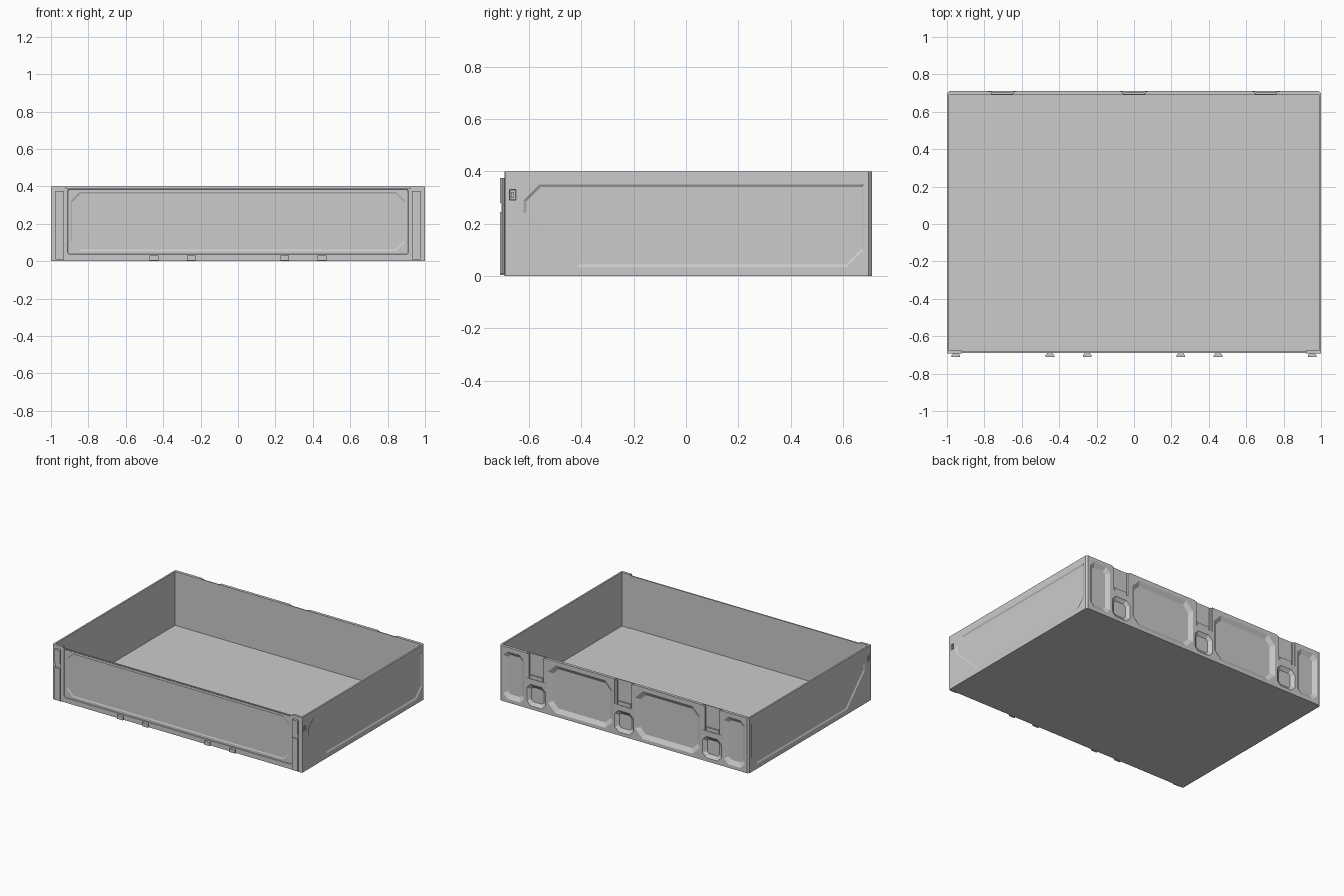
import bpy, bmesh
from mathutils import Vector

if "Cube" in bpy.data.objects:
    bpy.data.objects.remove(bpy.data.objects["Cube"])

# plane mappings: (u, v, depth) -> world
FRONT = lambda u, v, d: (u, d, v)
SIDE = lambda u, v, d: (d, u, v)
TOP = lambda u, v, d: (u, v, d)


def loft(name, loops, plane):
    """Solid through a stack of equal-sized outlines [(points, depth), ...]."""
    bm = bmesh.new()
    rings = [[bm.verts.new(plane(u, v, d)) for u, v in pts] for pts, d in loops]
    n = len(rings[0])
    for a, b in zip(rings, rings[1:]):
        for i in range(n):
            bm.faces.new((a[i], a[(i + 1) % n], b[(i + 1) % n], b[i]))
    bm.faces.new(rings[0])
    bm.faces.new(rings[-1])
    bmesh.ops.recalc_face_normals(bm, faces=bm.faces)
    me = bpy.data.meshes.new(name)
    bm.to_mesh(me)
    bm.free()
    ob = bpy.data.objects.new(name, me)
    bpy.context.collection.objects.link(ob)
    return ob


def rect(u0, u1, v0, v1, c=0.0):
    """Counter-clockwise rectangle, optionally with cut corners."""
    if c == 0:
        return [(u0, v0), (u1, v0), (u1, v1), (u0, v1)]
    return [(u0 + c, v0), (u1 - c, v0), (u1, v0 + c), (u1, v1 - c),
            (u1 - c, v1), (u0 + c, v1), (u0, v1 - c), (u0, v0 + c)]


def inset(pts, t):
    """Offset a convex counter-clockwise outline inward by t."""
    out = []
    for i, p in enumerate(pts):
        p = Vector(p)
        a = (p - Vector(pts[i - 1])).normalized()
        b = (Vector(pts[(i + 1) % len(pts)]) - p).normalized()
        na, nb = Vector((-a.y, a.x)), Vector((-b.y, b.x))
        out.append(tuple(p + (na + nb) * (t / (1 + na.dot(nb)))))
    return out


def box(name, x0, x1, y0, y1, z0, z1):
    return loft(name, [(rect(x0, x1, y0, y1), z0), (rect(x0, x1, y0, y1), z1)], TOP)


def cut(ob, cutter):
    cutter.hide_render = True
    m = ob.modifiers.new("cut", 'BOOLEAN')
    m.operation, m.solver, m.object = 'DIFFERENCE', 'EXACT', cutter
    bpy.context.view_layer.objects.active = ob
    bpy.ops.object.modifier_apply(modifier=m.name)
    bpy.data.objects.remove(cutter)


def recess(ob, pts, surface, bottom, slope, plane):
    """Sink an outline with sloping sides into a flat surface."""
    outside = surface + (0.02 if surface > bottom else -0.02)
    cut(ob, loft("cutter", [(pts, outside), (pts, surface), (inset(pts, slope), bottom)], plane))


# floor
box("floor", -0.99, 0.99, -0.685, 0.695, 0, 0.01)

# side walls with angled sunken panel and latch slot
panel = [(-0.62, 0.24), (-0.415, 0.035), (0.615, 0.035), (0.68, 0.10),
         (0.68, 0.35), (-0.56, 0.35), (-0.62, 0.29)]
for s, side in ((1, "right"), (-1, "left")):
    wall = box(side + "_wall", *sorted((s * 0.988, s)), -0.692, 0.697, 0, 0.4)
    recess(wall, panel, s, s * 0.994, 0.01, SIDE)
    recess(wall, rect(-0.675, -0.65, 0.29, 0.33), s, s * 0.993, 0.002, SIDE)
    box(side + "_latch_slot_key", *sorted((s * 0.992, s * 0.999)), -0.668, -0.657, 0.298, 0.322)

# front wall: sunken door frame, then sunken octagonal panel
front = box("front_wall", -0.92, 0.92, -0.69, -0.68, 0, 0.39)
recess(front, rect(-0.912, 0.912, 0.035, 0.386, 0.01), -0.69, -0.6875, 0.003, FRONT)
recess(front, rect(-0.895, 0.895, 0.055, 0.37, 0.05), -0.6875, -0.684, 0.008, FRONT)

# front corner posts and dovetail rails
for s, side in ((1, "right"), (-1, "left")):
    box(side + "_front_corner", *sorted((s * 0.92, s * 0.99)), -0.693, -0.676, 0, 0.4)
    x = s * 0.953
    dovetail = [(x - 0.023, -0.71), (x + 0.023, -0.71), (x + 0.023, -0.703),
                (x + 0.013, -0.692), (x - 0.013, -0.692), (x - 0.023, -0.703)]
    rail = loft(side + "_dovetail_rail", [(dovetail, 0.01), (dovetail, 0.375)], TOP)
    cut(rail, box("cutter", x - 0.05, x + 0.05, -0.73, -0.705, 0.245, 0.28))

# small dovetail lugs along the bottom front edge
for i, x in enumerate((-0.45, -0.25, 0.25, 0.45)):
    lug = [(x - 0.024, -0.71), (x + 0.024, -0.71), (x + 0.024, -0.704),
           (x + 0.013, -0.689), (x - 0.013, -0.689), (x - 0.024, -0.704)]
    loft(f"bottom_lug_{i}", [(lug, 0.005), (lug, 0.03)], TOP)

# back wall with chamfered ends
outline = [(-1, 0.689), (1, 0.689), (1, 0.698), (0.988, 0.71), (-0.988, 0.71), (-1, 0.698)]
back = loft("back_wall", [(outline, 0), (outline, 0.4)], TOP)

# back pockets: end, large, and the small ones below the hinges
for s in (1, -1):
    for x0, x1, c in ((0.80, 0.97, 0.035), (0.09, 0.61, 0.06)):
        recess(back, rect(*sorted((s * x0, s * x1)), 0.025, 0.37, c), 0.71, 0.692, 0.03, FRONT)
for i, x in enumerate((-0.705, 0, 0.705)):
    recess(back, rect(x - 0.075, x + 0.075, 0.025, 0.18, 0.03), 0.71, 0.692, 0.025, FRONT)
    # hinge notch, side cheeks and pin block
    cut(back, box("cutter", x - 0.075, x + 0.075, 0.695, 0.75, 0.22, 0.45))
    for s in (1, -1):
        box(f"hinge_cheek_{i}_{s}", *sorted((x + s * 0.058, x + s * 0.076)), 0.694, 0.708, 0.22, 0.395)
    block = [(x - 0.06, 0.694), (x + 0.06, 0.694), (x + 0.05, 0.706), (x - 0.05, 0.706)]
    loft(f"hinge_block_{i}", [(block, 0.22), (block, 0.245)], TOP)
